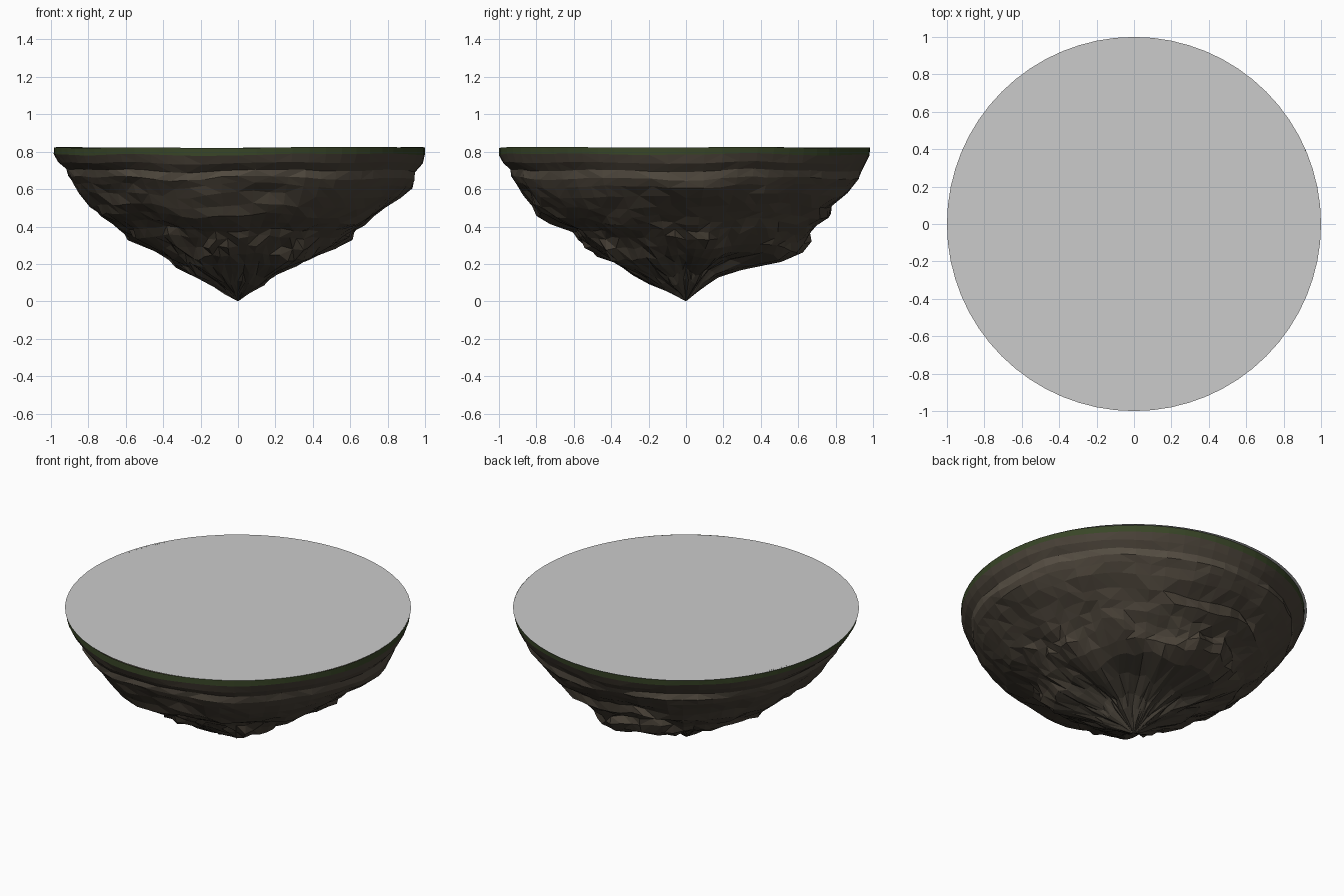
import bpy, bmesh, math, random
from mathutils import Vector, noise

if "Cube" in bpy.data.objects:
    bpy.data.objects.remove(bpy.data.objects["Cube"])

random.seed(7)
SEG = 64


def material(name, rgb):
    m = bpy.data.materials.new(name)
    m.diffuse_color = (*rgb, 1)
    m.use_nodes = True
    m.node_tree.nodes["Principled BSDF"].inputs["Base Color"].default_value = m.diffuse_color
    return m


def finish(name, bm, mats=()):
    bmesh.ops.recalc_face_normals(bm, faces=bm.faces)
    me = bpy.data.meshes.new(name)
    bm.to_mesh(me)
    bm.free()
    for m in mats:
        me.materials.append(m)
    ob = bpy.data.objects.new(name, me)
    bpy.context.collection.objects.link(ob)
    return ob


# Layered rock outline: ring heights and radii toward +x, +y, -x, -y
HEIGHTS = [.823, .785, .74, .70, .66, .62, .57, .51, .46, .42, .38, .34, .29, .24, .20, .15, .10, .05]
RADII = [
    [1, 1, .985, .95, .945, .92, .87, .80, .74, .68, .62, .58, .52, .43, .30, .18, .13, .065],
    [.985, .98, .96, .93, .925, .90, .86, .78, .76, .71, .66, .64, .62, .52, .30, .18, .12, .06],
    [.985, .985, .96, .915, .905, .88, .84, .78, .74, .67, .62, .59, .47, .37, .31, .24, .15, .07],
    [1, 1, .98, .94, .935, .91, .87, .83, .79, .71, .61, .57, .52, .46, .39, .30, .20, .08],
]


def rock_point(ring, seg):
    a = 2 * math.pi * seg / SEG
    quarter, t = divmod(4 * seg / SEG, 1)
    q = int(quarter) % 4
    s = t * t * (3 - 2 * t)
    r = RADII[q][ring] * (1 - s) + RADII[(q + 1) % 4][ring] * s
    z = HEIGHTS[ring]
    # rougher in the middle, calm at the grassy rim and at the tip
    rough = min(1, max(0, (.80 - z) / .40)) * min(1, r / .25)
    d = Vector((math.cos(a), math.sin(a), 0))
    p = d * 3.2 + Vector((0, 0, z * 14))
    ledge = noise.noise(p) * .045 + noise.noise(p * 2.6) * .03
    r += rough * (ledge + random.uniform(-.008, .008))
    wave = noise.noise(d * 2.5 + Vector((5, 2, z * 4)))
    z += wave * (.005 if ring == 0 else .012 + .03 * rough) + random.uniform(-.008, .008) * rough
    return d * min(r, 1) + Vector((0, 0, z))


# Rock body with grass rim and strata
bm = bmesh.new()
rings = [[bm.verts.new(rock_point(k, i)) for i in range(SEG)] for k in range(len(HEIGHTS))]
tip = bm.verts.new((0, 0, 0))
STRATA = [0, 2, 2, 1, 2, 2, 2, 2, 2, 2, 2, 2, 2, 3, 3, 3, 3]
for k in range(len(rings) - 1):
    for i in range(SEG):
        j = (i + 1) % SEG
        a, b, c, d = rings[k][i], rings[k][j], rings[k + 1][j], rings[k + 1][i]
        tris = [(a, b, c), (a, c, d)] if random.random() < .5 else [(a, b, d), (b, c, d)]
        for t in tris:
            bm.faces.new(t).material_index = STRATA[k]
for i in range(SEG):
    bm.faces.new((rings[-1][i], rings[-1][(i + 1) % SEG], tip)).material_index = 3
finish("rock_base", bm, [
    material("grass", (.040, .060, .020)),
    material("rock_light", (.092, .076, .056)),
    material("rock_mid", (.068, .055, .040)),
    material("rock_dark", (.056, .047, .035)),
])

# Flat round ground on top
bm = bmesh.new()
bmesh.ops.create_circle(bm, cap_ends=True, segments=SEG, radius=1)
bmesh.ops.translate(bm, verts=bm.verts, vec=(0, 0, .824))
top = finish("ground_disc", bm)
if top.data.polygons[0].normal.z < 0:
    top.data.flip_normals()
